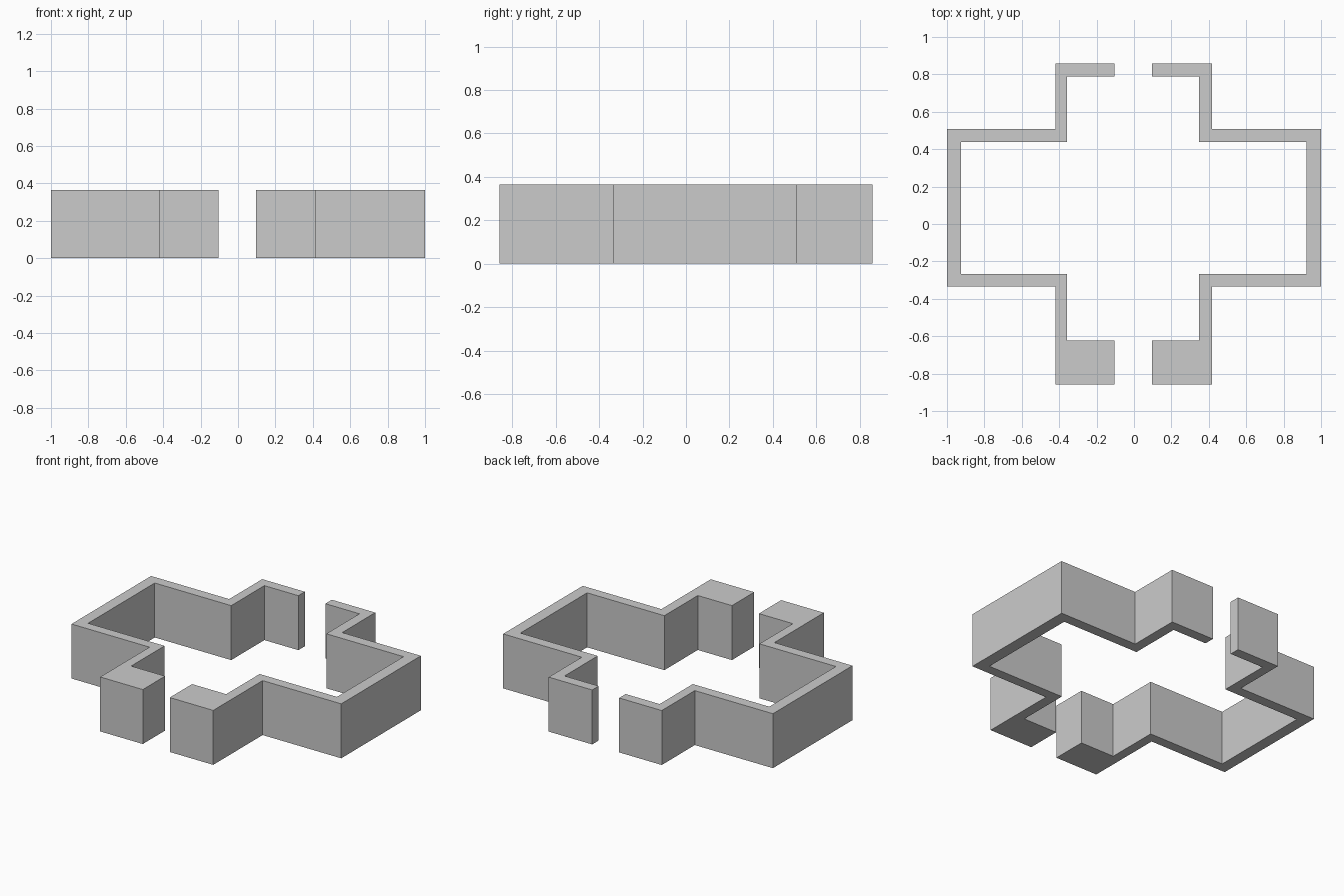
import bpy
import bmesh

if "Cube" in bpy.data.objects:
    bpy.data.objects.remove(bpy.data.objects["Cube"])

HEIGHT = 0.365

# Shared wall lines along y, back to front (outer / inner faces)
BACK_OUT, BACK_IN = 0.858, 0.789
WING_BACK_OUT, WING_BACK_IN = 0.508, 0.438
WING_FRONT_IN, WING_FRONT_OUT = -0.268, -0.335
FRONT_IN, FRONT_OUT = -0.622, -0.858


def wall(name, door, bay_in, bay_out, wing_in, wing_out):
    """Extrude one half of the cross-shaped wall from its floor plan."""
    plan = [
        (door, BACK_OUT), (bay_out, BACK_OUT),
        (bay_out, WING_BACK_OUT), (wing_out, WING_BACK_OUT),
        (wing_out, WING_FRONT_OUT), (bay_out, WING_FRONT_OUT),
        (bay_out, FRONT_OUT), (door, FRONT_OUT),
        (door, FRONT_IN), (bay_in, FRONT_IN),
        (bay_in, WING_FRONT_IN), (wing_in, WING_FRONT_IN),
        (wing_in, WING_BACK_IN), (bay_in, WING_BACK_IN),
        (bay_in, BACK_IN), (door, BACK_IN),
    ]
    bm = bmesh.new()
    base = bm.faces.new([bm.verts.new((x, y, 0)) for x, y in plan])
    top = bmesh.ops.extrude_face_region(bm, geom=[base], use_keep_orig=True)
    verts = [g for g in top["geom"] if isinstance(g, bmesh.types.BMVert)]
    bmesh.ops.translate(bm, verts=verts, vec=(0, 0, HEIGHT))
    bmesh.ops.recalc_face_normals(bm, faces=bm.faces[:])
    mesh = bpy.data.meshes.new(name)
    bm.to_mesh(mesh)
    bm.free()
    obj = bpy.data.objects.new(name, mesh)
    bpy.context.collection.objects.link(obj)
    return obj


# The two halves differ slightly around the door gaps
wall("left_wall", -0.105, -0.357, -0.421, -0.924, -1.0)
wall("right_wall", 0.095, 0.348, 0.417, 0.921, 1.0)
